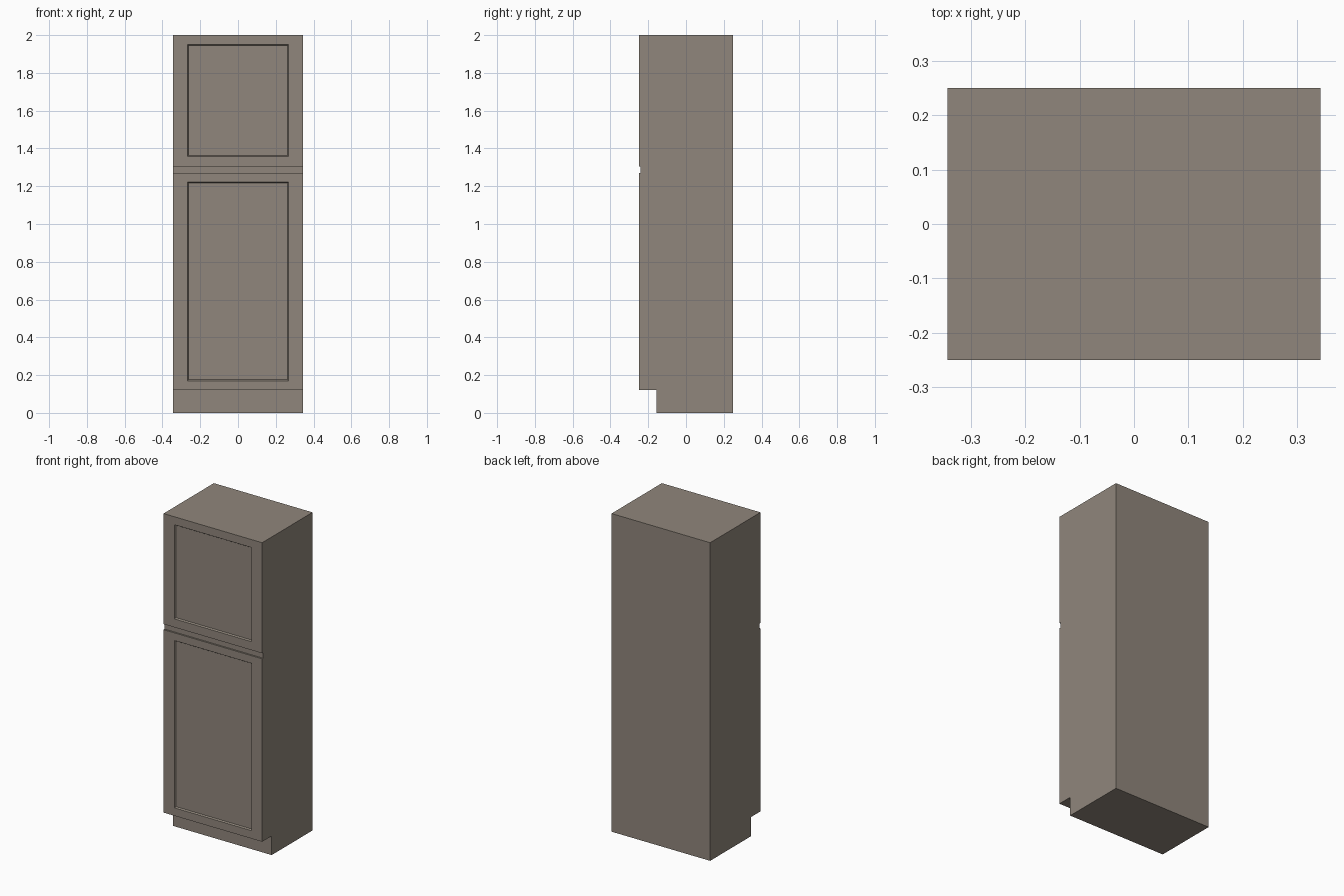
import bpy, bmesh

if "Cube" in bpy.data.objects:
    bpy.data.objects.remove(bpy.data.objects["Cube"])

W = 0.343            # half width
FRONT, BACK = -0.25, 0.25
KICK_Y, KICK_Z = -0.155, 0.12
GAP_Y, GAP_Z0, GAP_Z1 = -0.24, 1.27, 1.305

# Side profile (y, z) with toe kick and the groove between the doors
profile = [(KICK_Y, 0), (BACK, 0), (BACK, 2), (FRONT, 2),
           (FRONT, GAP_Z1), (GAP_Y, GAP_Z1), (GAP_Y, GAP_Z0), (FRONT, GAP_Z0),
           (FRONT, KICK_Z), (KICK_Y, KICK_Z)]


def recess_panel(bm, face, half_x, z0, z1, slope=0.008, depth=0.009):
    """Sink a panel with sloped edges into a door face."""
    mid = face.calc_center_median().z
    bmesh.ops.inset_individual(bm, faces=[face], thickness=0.05)
    for v in face.verts:
        v.co.x = half_x if v.co.x > 0 else -half_x
        v.co.z = z1 if v.co.z > mid else z0
    bmesh.ops.inset_individual(bm, faces=[face], thickness=slope, depth=0)
    for v in face.verts:
        v.co.y += depth


# Cabinet body: extrude the profile across the width
bm = bmesh.new()
side = bm.faces.new([bm.verts.new((-W, y, z)) for y, z in profile])
ext = bmesh.ops.extrude_face_region(bm, geom=[side], use_keep_orig=True)
moved = [g for g in ext["geom"] if isinstance(g, bmesh.types.BMVert)]
bmesh.ops.translate(bm, verts=moved, vec=(2 * W, 0, 0))
bmesh.ops.recalc_face_normals(bm, faces=bm.faces)

# Upper and lower door panels
doors = sorted((f for f in bm.faces if all(abs(v.co.y - FRONT) < 1e-5 for v in f.verts)),
               key=lambda f: f.calc_center_median().z)
recess_panel(bm, doors[0], 0.268, 0.17, 1.222)
recess_panel(bm, doors[1], 0.268, 1.358, 1.95)

mesh = bpy.data.meshes.new("tall_cabinet")
bm.to_mesh(mesh)
bm.free()
cabinet = bpy.data.objects.new("tall_cabinet", mesh)
bpy.context.collection.objects.link(cabinet)

# Warm grey finish
mat = bpy.data.materials.new("warm_grey")
mat.diffuse_color = (0.28, 0.24, 0.20, 1)
mat.use_nodes = True
mat.node_tree.nodes["Principled BSDF"].inputs["Base Color"].default_value = mat.diffuse_color
mesh.materials.append(mat)
